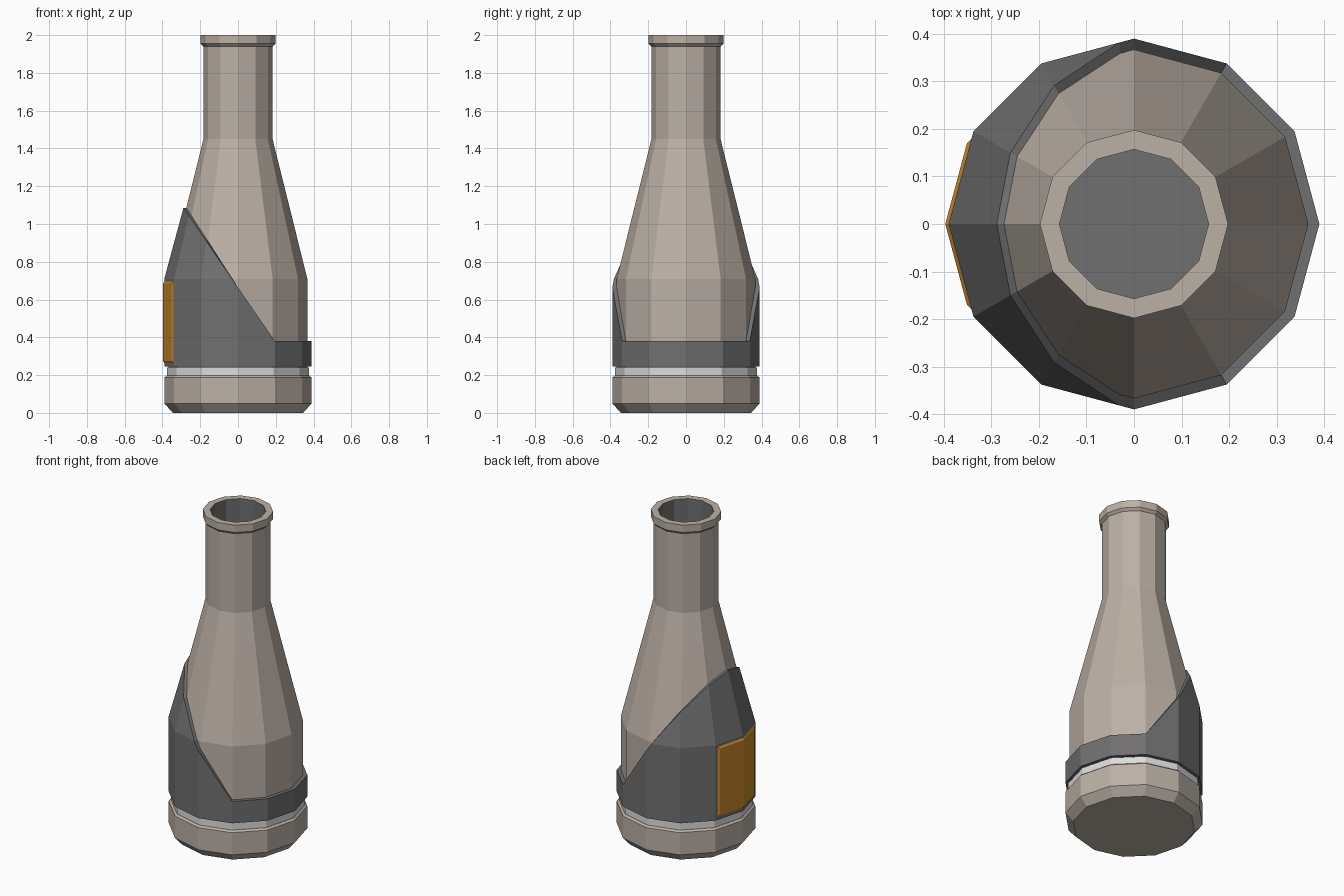
import bpy, bmesh, math
from mathutils import Vector

if "Cube" in bpy.data.objects:
    bpy.data.objects.remove(bpy.data.objects["Cube"])

N = 12


def material(name, rgb):
    m = bpy.data.materials.new(name)
    m.diffuse_color = (*rgb, 1)
    m.use_nodes = True
    m.node_tree.nodes["Principled BSDF"].inputs["Base Color"].default_value = m.diffuse_color
    return m


BEIGE = material("warm_beige", (0.50, 0.435, 0.38))
DARK = material("dark_grey", (0.165, 0.16, 0.16))
WHITE = material("light_grey", (0.72, 0.72, 0.73))
ORANGE = material("orange", (0.60, 0.25, 0.025))


def lathe(bm, profile, cap_start=False, cap_end=False):
    """Revolve (radius, z) points; points listed upwards face outwards."""
    rings = [[bm.verts.new((r * math.cos(i * math.tau / N), r * math.sin(i * math.tau / N), z))
              for i in range(N)] for r, z in profile]
    for a, b in zip(rings, rings[1:]):
        for i in range(N):
            j = (i + 1) % N
            bm.faces.new((a[i], a[j], b[j], b[i]))
    if cap_start:
        bm.faces.new(rings[0][::-1])
    if cap_end:
        bm.faces.new(rings[-1])


def finish(bm, name, *mats):
    me = bpy.data.meshes.new(name)
    bm.to_mesh(me)
    bm.free()
    for m in mats:
        me.materials.append(m)
    ob = bpy.data.objects.new(name, me)
    bpy.context.collection.objects.link(ob)
    return ob


def radius_at(profile, z):
    for (r0, z0), (r1, z1) in zip(profile, profile[1:]):
        if z <= z1:
            return r0 + (r1 - r0) * max(0, (z - z0) / (z1 - z0))
    return profile[-1][0]


# Bottle body with hollow, dark-lined neck
BODY = [(0.367, 0.24), (0.367, 0.71), (0.183, 1.45)]
FLOOR = 1.45
bm = bmesh.new()
lathe(bm, [(0.345, 0), (0.39, 0.05), (0.39, 0.187), (0.378, 0.197), (0.367, 0.198)] + BODY +
      [(0.183, 1.94), (0.198, 1.955), (0.198, 2.0), (0.157, 2.0), (0.157, FLOOR)], True, True)
for f in bm.faces:
    c = f.calc_center_median()
    if c.z > FLOOR - 0.01 and c.xy.length < 0.16 and all(v.co.xy.length < 0.16 for v in f.verts):
        f.material_index = 1
finish(bm, "bottle_body", BEIGE, DARK)

# Light ring in the groove
bm = bmesh.new()
lathe(bm, [(0.36, 0.197), (0.377, 0.197), (0.377, 0.24), (0.36, 0.24)])
finish(bm, "groove_ring", WHITE)

# Sleeve: offset shell, trimmed by a slanted plane above a level band
SLEEVE = [(0.39, 0.245), (0.39, 0.71), (0.258, 1.2)]
corner, slant = Vector((0.195, 0, 0.38)), Vector((1.458, 0, 1)).normalized()
bm = bmesh.new()
lathe(bm, SLEEVE)
for normal in (Vector((0, 0, 1)), slant):
    bmesh.ops.bisect_plane(bm, geom=bm.verts[:] + bm.edges[:] + bm.faces[:], dist=1e-4,
                           plane_co=corner, plane_no=normal)
gone = [f for f in bm.faces if f.calc_center_median().z > 0.38
        and (f.calc_center_median() - corner).dot(slant) > 0]
bmesh.ops.delete(bm, geom=gone, context='FACES')
# turn the open rims inwards to meet the body
rim = [e for e in bm.edges if e.is_boundary]
new = bmesh.ops.extrude_edge_only(bm, edges=rim)["geom"]
for v in (g for g in new if isinstance(g, bmesh.types.BMVert)):
    k = 0.99 * radius_at(BODY, v.co.z) / radius_at(SLEEVE, v.co.z)
    v.co.x *= k
    v.co.y *= k
bmesh.ops.dissolve_limit(bm, angle_limit=0.01, verts=bm.verts[:], edges=bm.edges[:])
bmesh.ops.recalc_face_normals(bm, faces=bm.faces[:])
finish(bm, "slanted_sleeve", DARK)


# Folded label plate with chamfered border on the left side
def plate_row(y_half, z, out):
    pts = []
    for y in (-y_half, 0, y_half):
        x = -0.39 + abs(y) * math.tan(math.radians(15)) - out
        pts.append((x, y, z))
    return pts


bm = bmesh.new()
base = [[bm.verts.new(p) for p in plate_row(0.182, z, -0.002)] for z in (0.26, 0.70)]
face = [[bm.verts.new(p) for p in plate_row(0.170, z, 0.007)] for z in (0.275, 0.685)]
for i in (0, 1):
    bm.faces.new((face[0][i], face[0][i + 1], face[1][i + 1], face[1][i]))
    for k in (0, 1):
        bm.faces.new((base[k][i], base[k][i + 1], face[k][i + 1], face[k][i]))
    bm.faces.new((base[0][i], base[0][i + 1], base[1][i + 1], base[1][i]))
for i in (0, 2):
    bm.faces.new((base[0][i], face[0][i], face[1][i], base[1][i]))
bmesh.ops.recalc_face_normals(bm, faces=bm.faces[:])
finish(bm, "label_plate", ORANGE)
